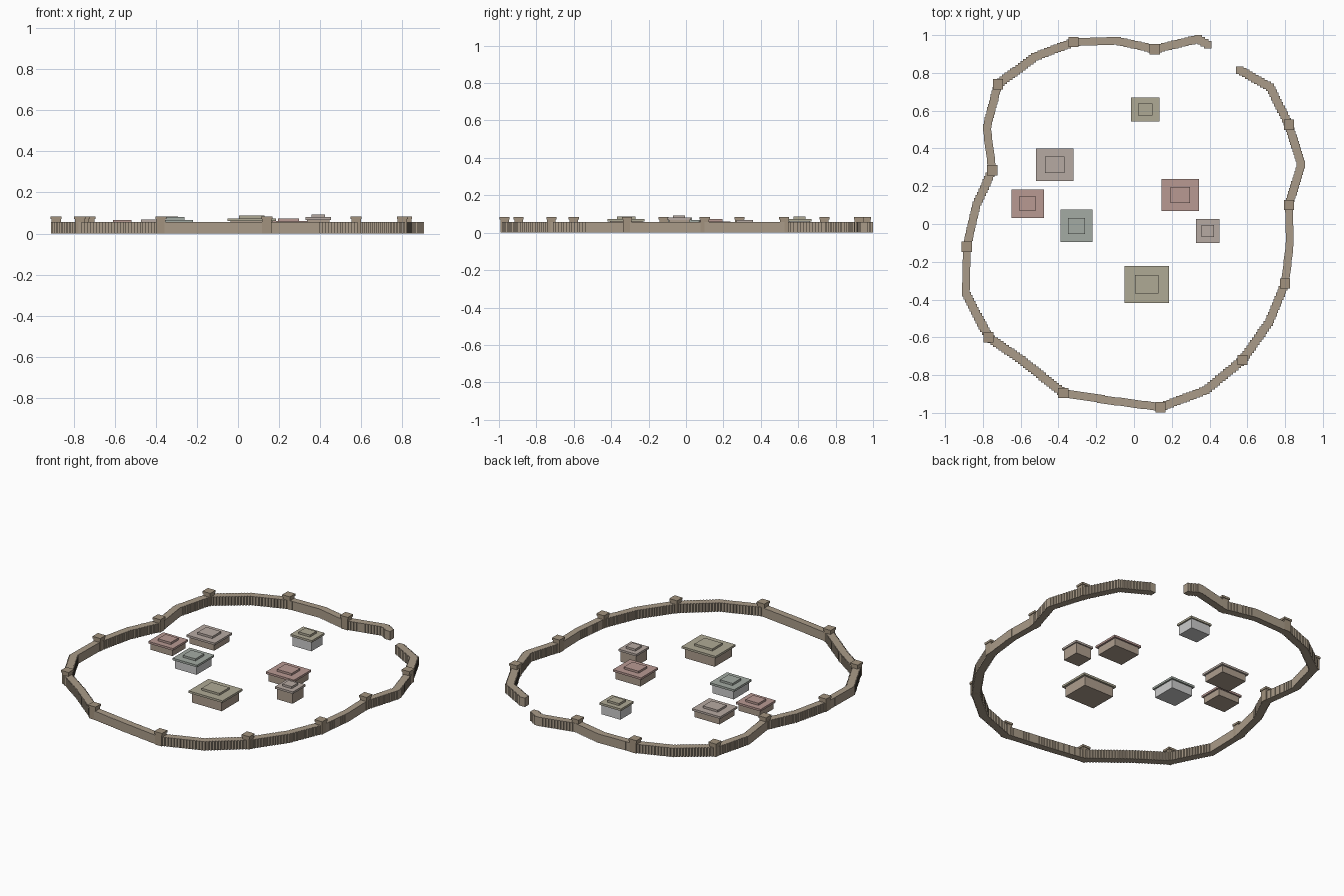
import bpy, bmesh
from mathutils import Vector, Matrix

if "Cube" in bpy.data.objects:
    bpy.data.objects.remove(bpy.data.objects["Cube"])


def material(name, rgb):
    m = bpy.data.materials.new(name)
    m.diffuse_color = (*rgb, 1)
    m.use_nodes = True
    m.node_tree.nodes["Principled BSDF"].inputs["Base Color"].default_value = m.diffuse_color
    return m


TIMBER = material("timber", (0.40, 0.33, 0.25))
DARK = material("dark_timber", (0.36, 0.29, 0.21))
WOOD = material("house_wood", (0.42, 0.34, 0.27))
OLIVE = material("olive_roof", (0.43, 0.40, 0.30))
RED = material("red_roof", (0.48, 0.32, 0.29))
TAN = material("tan_roof", (0.47, 0.40, 0.36))
GREEN = material("green_roof", (0.37, 0.41, 0.37))


def boxes(name, items, mat=None):
    """One object from axis-aligned boxes given as (x, y, width, depth, z0, z1)."""
    bm = bmesh.new()
    for x, y, w, d, z0, z1 in items:
        place = Matrix.Translation((x, y, (z0 + z1) / 2)) @ Matrix.Diagonal((w, d, z1 - z0, 1))
        bmesh.ops.create_cube(bm, size=1, matrix=place)
    mesh = bpy.data.meshes.new(name)
    bm.to_mesh(mesh)
    bm.free()
    ob = bpy.data.objects.new(name, mesh)
    bpy.context.collection.objects.link(ob)
    if mat:
        mesh.materials.append(mat)


# Palisade route, from one side of the gate gap round to the other
ROUTE = [(0.56, 0.815), (0.72, 0.725), (0.82, 0.525), (0.885, 0.315), (0.82, 0.10),
         (0.825, -0.10), (0.80, -0.315), (0.715, -0.52), (0.575, -0.72), (0.38, -0.88),
         (0.14, -0.97), (-0.12, -0.935), (-0.375, -0.895), (-0.595, -0.72), (-0.77, -0.60),
         (-0.89, -0.365), (-0.885, -0.12), (-0.835, 0.10), (-0.75, 0.285), (-0.78, 0.51),
         (-0.72, 0.74), (-0.525, 0.885), (-0.32, 0.963), (-0.09, 0.97), (0.11, 0.925),
         (0.34, 0.98), (0.39, 0.95)]

# Wall of overlapping square posts
posts = []
for a, b in zip(ROUTE, ROUTE[1:]):
    a, b = Vector(a), Vector(b)
    n = max(1, round((b - a).length / 0.018))
    posts += [(*a.lerp(b, i / n), 0.04, 0.04, 0, 0.056) for i in range(n)]
posts.append((*ROUTE[-1], 0.04, 0.04, 0, 0.056))
boxes("palisade_wall", posts, TIMBER)

# Watch posts with caps at every second corner
towers = ROUTE[2:-1:2]
boxes("watch_posts", [(x, y, 0.046, 0.046, 0, 0.075) for x, y in towers], DARK)
boxes("watch_post_caps", [(x, y, 0.054, 0.054, 0.071, 0.084) for x, y in towers], DARK)

# Houses: centre, roof width and depth, total height, roof and wall colours
HOUSES = [(0.06, 0.607, 0.15, 0.127, 0.086, OLIVE, None),
          (-0.42, 0.314, 0.197, 0.172, 0.068, TAN, WOOD),
          (-0.563, 0.108, 0.172, 0.15, 0.067, RED, WOOD),
          (-0.304, -0.01, 0.17, 0.172, 0.080, GREEN, None),
          (0.245, 0.153, 0.197, 0.17, 0.074, RED, WOOD),
          (0.39, -0.037, 0.125, 0.125, 0.093, TAN, WOOD),
          (0.067, -0.32, 0.237, 0.197, 0.087, OLIVE, WOOD)]
for i, (x, y, w, d, h, roof, wall) in enumerate(HOUSES, 1):
    boxes(f"house_{i}_walls", [(x, y, w * 0.88, d * 0.88, 0, h - 0.025)], wall)
    boxes(f"house_{i}_roof", [(x, y, w, d, h - 0.026, h - 0.013),
                              (x, y, w * 0.52, d * 0.5, h - 0.013, h)], roof)
